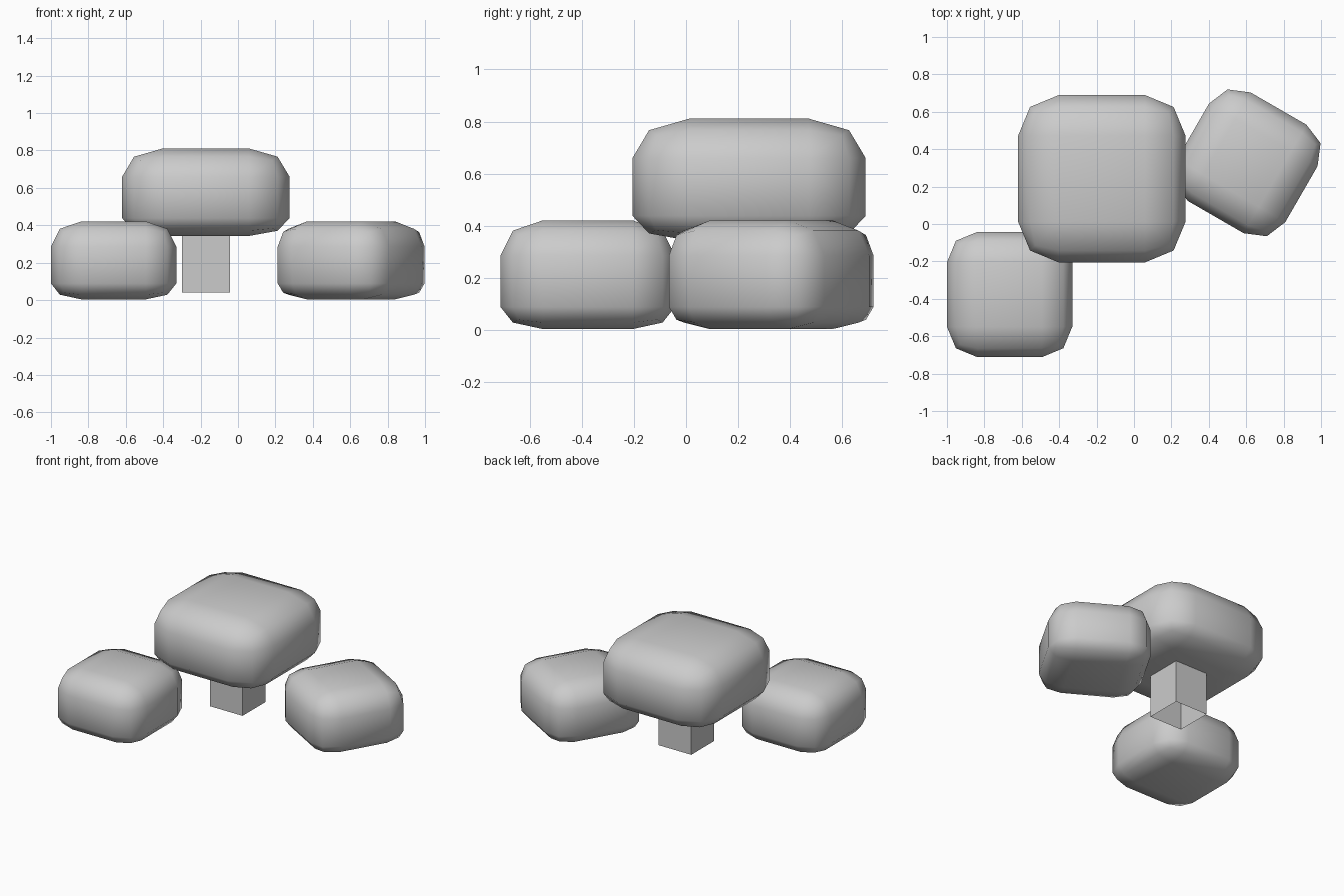
import bpy, bmesh, math

if "Cube" in bpy.data.objects:
    bpy.data.objects.remove(bpy.data.objects["Cube"])


def finish(name, bm, loc, rot=0.0, angle=60):
    bmesh.ops.recalc_face_normals(bm, faces=bm.faces)
    mesh = bpy.data.meshes.new(name)
    bm.to_mesh(mesh)
    bm.free()
    ob = bpy.data.objects.new(name, mesh)
    bpy.context.collection.objects.link(ob)
    ob.location = loc
    ob.rotation_euler.z = rot
    bpy.ops.object.select_all(action='DESELECT')
    ob.select_set(True)
    bpy.context.view_layer.objects.active = ob
    bpy.ops.object.shade_smooth_by_angle(angle=math.radians(angle))
    return ob


def leaf_block(name, x, y, base, width, height, rot=0.0):
    # Rounded cube whose lower rounding is flatter than the upper one
    bm = bmesh.new()
    bmesh.ops.create_cube(bm, size=2)
    r = 0.486
    bmesh.ops.bevel(bm, geom=bm.edges[:], offset=r, segments=2,
                    profile=0.5, affect='EDGES')
    low, high = 0.204, 0.677
    k = 1 - r
    for v in bm.verts:
        z = v.co.z
        if z < -k:
            f = low * (z + 1) / r
        elif z > k:
            f = high + (1 - high) * (z - k) / r
        else:
            f = low + (high - low) * (z + k) / (2 * k)
        v.co = (v.co.x * width / 2, v.co.y * width / 2, f * height)
    return finish(name, bm, (x, y, base), rot)


# Tree crown and the two bushes
leaf_block("tree_crown", -0.172, 0.242, 0.343, 0.895, 0.468)
leaf_block("left_bush", -0.665, -0.377, 0.004, 0.67, 0.417)
leaf_block("right_bush", 0.605, 0.327, 0.004, 0.67, 0.417, math.radians(-30))

# Trunk: square tube, open at both ends
bm = bmesh.new()
bmesh.ops.create_cube(bm, size=1)
bm.normal_update()
bmesh.ops.delete(bm, geom=[f for f in bm.faces if abs(f.normal.z) > 0.5],
                 context='FACES')
bmesh.ops.scale(bm, vec=(0.256, 0.256, 0.36), verts=bm.verts)
finish("tree_trunk", bm, (-0.172, 0.242, 0.22), angle=30)
